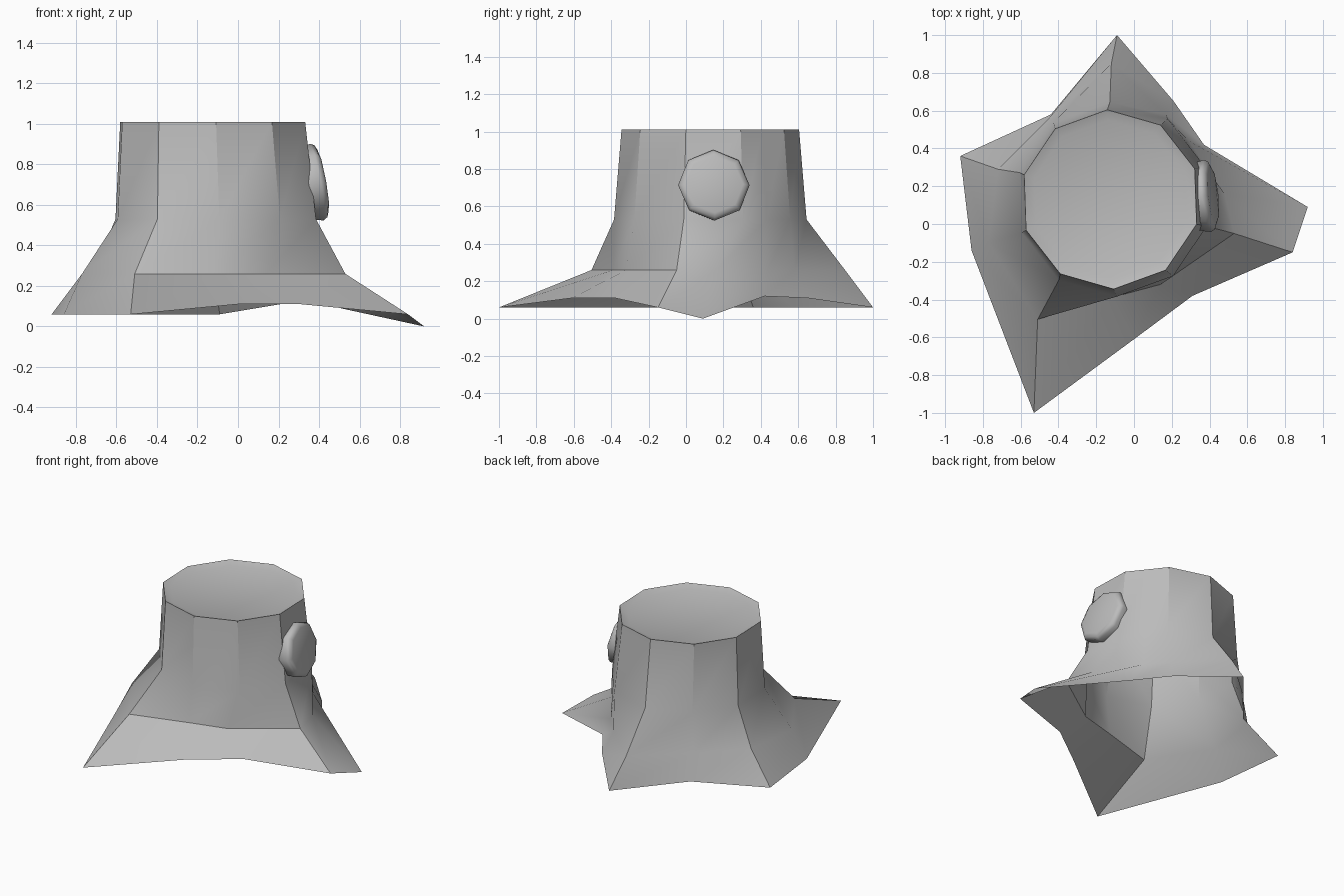
import bpy, bmesh, math
from mathutils import Vector

cube = bpy.data.objects.get("Cube")
if cube:
    bpy.data.objects.remove(cube, do_unlink=True)

wood = bpy.data.materials.new("stump grey")
wood.use_nodes = True
GREY = (0.5, 0.5, 0.5, 1)
wood.diffuse_color = GREY
wood.node_tree.nodes["Principled BSDF"].inputs["Base Color"].default_value = GREY


def loft(name, rings, angle):
    """Skin a stack of rings and close the last one with a face."""
    bm = bmesh.new()
    loops = [[bm.verts.new(p) for p in ring] for ring in rings]
    for low, high in zip(loops, loops[1:]):
        n = len(low)
        for i in range(n):
            j = (i + 1) % n
            bm.faces.new((low[i], low[j], high[j], high[i]))
    bm.faces.new(loops[-1])
    mesh = bpy.data.meshes.new(name)
    bm.to_mesh(mesh)
    bm.free()
    mesh.materials.append(wood)
    obj = bpy.data.objects.new(name, mesh)
    bpy.context.collection.objects.link(obj)
    bpy.ops.object.select_all(action="DESELECT")
    obj.select_set(True)
    bpy.context.view_layer.objects.active = obj
    bpy.ops.object.shade_smooth_by_angle(angle=math.radians(angle))
    return obj


def level(points, z):
    return [(x, y, z) for x, y in points]


# Root tips, counter-clockwise from the back root
roots = [(-.09, 1, .06), (-.44, .58, .06), (-.92, .36, .06), (-.86, -.14, .06),
         (-.53, -1, .06), (0, -.61, .11), (.31, -.38, .11), (.84, -.15, .06),
         (.92, .09, 0), (.37, .42, .12), (.21, .65, .11)]
# Flare above the roots
flare = level([(-.12, .85), (-.45, .56), (-.72, .29), (-.77, -.1),
               (-.51, -.505), (-.12, -.39), (.14, -.32), (.53, -.05),
               (.48, .16), (.29, .44), (.17, .58)], .26)


def trunk_ring(radius, cx, z):
    """Ten even corners, plus one on the edge that feeds the extra root point."""
    ring = [Vector((cx + radius * math.cos(a), .13 + radius * math.sin(a), z))
            for a in (math.radians(92 + 36 * i) for i in range(10))]
    ring.insert(9, (ring[8] + ring[9]) / 2)
    return ring


loft("stump", [roots, flare, trunk_ring(.515, -.11, .53),
               trunk_ring(.475, -.125, 1.01), trunk_ring(.42, -.125, .99)], 35)

# Sawn-off branch on the left side, tilted with the trunk wall
axis = Vector((1, .1, .18)).normalized()
quat = axis.to_track_quat("Z", "Y")
centre = Vector((.4, .15, .715))


def branch_ring(radius, depth):
    return [centre + quat @ Vector((radius * math.cos(a), radius * math.sin(a), depth))
            for a in (math.tau * i / 8 for i in range(8))]


loft("branch_stub", [branch_ring(.18, -.07), branch_ring(.192, -.01),
                     branch_ring(.18, .01), branch_ring(.155, .02)], 50)
